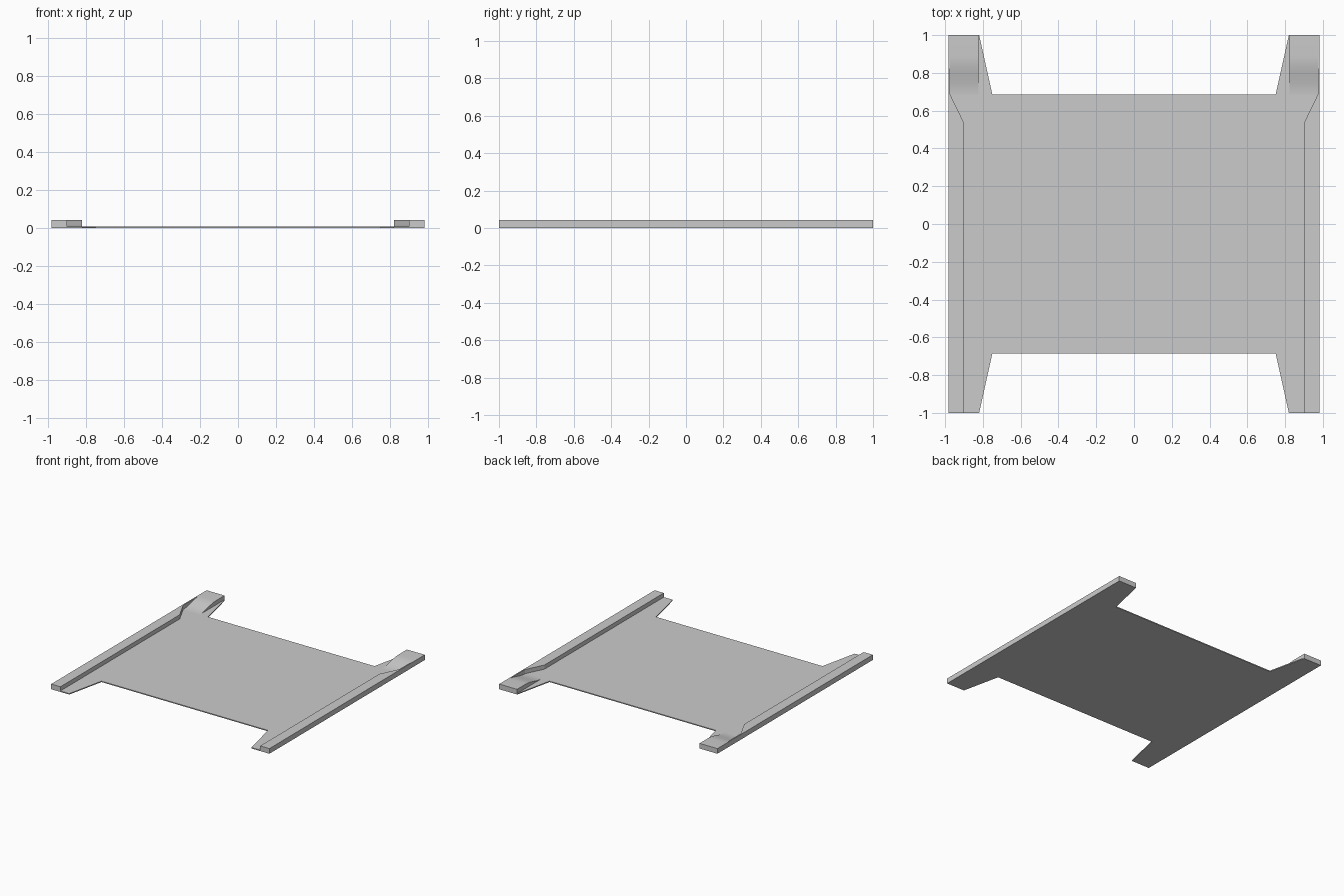
import bpy

if "Cube" in bpy.data.objects:
    bpy.data.objects.remove(bpy.data.objects["Cube"], do_unlink=True)

THIN, TALL = 0.008, 0.042

grey = bpy.data.materials.new("plain grey")
grey.use_nodes = True
colour = (0.6, 0.6, 0.6, 1)
grey.diffuse_color = colour
grey.node_tree.nodes["Principled BSDF"].inputs["Base Color"].default_value = colour


def prism(name, outline, place, start, end):
    """Extrude an outline; place(a, b, depth) gives each point."""
    n = len(outline)
    verts = [place(a, b, d) for d in (start, end) for a, b in outline]
    faces = [tuple(reversed(range(n))), tuple(range(n, 2 * n))]
    faces += [(i, (i + 1) % n, (i + 1) % n + n, i + n) for i in range(n)]
    mesh = bpy.data.meshes.new(name)
    mesh.from_pydata(verts, [], faces)
    mesh.materials.append(grey)
    obj = bpy.data.objects.new(name, mesh)
    bpy.context.collection.objects.link(obj)
    # Consistent outward normals
    bpy.context.view_layer.objects.active = obj
    obj.select_set(True)
    bpy.ops.object.mode_set(mode="EDIT")
    bpy.ops.mesh.select_all(action="SELECT")
    bpy.ops.mesh.normals_make_consistent(inside=False)
    bpy.ops.object.mode_set(mode="OBJECT")
    obj.select_set(False)
    return obj


def flat(a, b, d):
    return (a, b, d)


# Thin base plate with four tapering corner legs
quarter = [(0.75, 0.685), (0.82, 1), (0.983, 1)]
right_half = quarter + [(x, -y) for x, y in reversed(quarter)]
plate = right_half + [(-x, y) for x, y in reversed(right_half)]
prism("base_plate", plate, flat, 0, THIN)

# Side rails, narrowing towards the back
rail = [(0.983, -1), (0.983, 1), (0.973, 1), (0.973, 0.685), (0.9, 0.535), (0.9, -1)]

# Back ramps: a soft rise from the plate up to rail height
STEPS = 8
ramp = [(1, THIN / 2), (0.685, THIN / 2)]
for i in range(STEPS + 1):
    t = i / STEPS
    ease = t * t * (3 - 2 * t)
    ramp.append((0.685 + 0.2 * t, THIN + (TALL - THIN) * ease))
ramp.append((1, TALL))

for side, s in (("left", 1), ("right", -1)):
    prism(f"{side}_rail", [(s * x, y) for x, y in rail], flat, 0, TALL)
    block = prism(f"{side}_back_ramp", ramp, lambda y, z, x: (s * x, y, z), 0.822, 0.975)
    bpy.context.view_layer.objects.active = block
    block.select_set(True)
    bpy.ops.object.shade_smooth_by_angle(angle=0.5)
    block.select_set(False)
